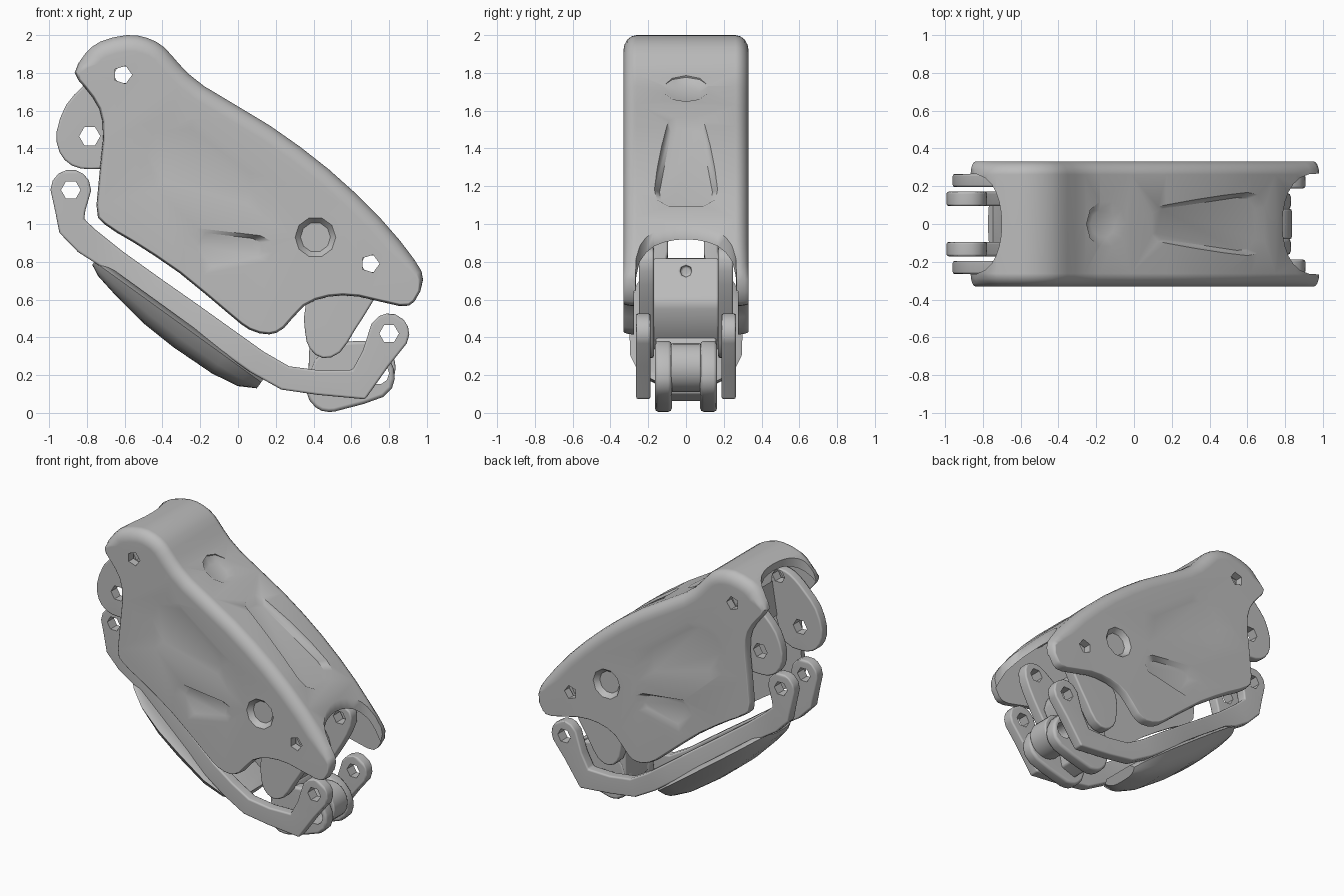
import bpy, bmesh, math
from mathutils import Vector, Matrix

if "Cube" in bpy.data.objects:
    bpy.data.objects.remove(bpy.data.objects["Cube"])

grey = bpy.data.materials.new("plain_grey")
grey.use_nodes = True
grey.diffuse_color = (0.5, 0.5, 0.5, 1)
grey.node_tree.nodes["Principled BSDF"].inputs["Base Color"].default_value = (0.5, 0.5, 0.5, 1)


def loft(name, rings):
    """Skin a list of equal-length closed rings and cap both ends."""
    bm = bmesh.new()
    vs = [[bm.verts.new(p) for p in r] for r in rings]
    n = len(rings[0])
    for a, b in zip(vs, vs[1:]):
        for i in range(n):
            j = (i + 1) % n
            bm.faces.new((a[i], a[j], b[j], b[i]))
    bm.faces.new(vs[0][::-1])
    bm.faces.new(vs[-1])
    if bm.calc_volume(signed=True) < 0:
        bmesh.ops.reverse_faces(bm, faces=bm.faces)
    me = bpy.data.meshes.new(name)
    bm.to_mesh(me)
    bm.free()
    me.materials.append(grey)
    ob = bpy.data.objects.new(name, me)
    bpy.context.collection.objects.link(ob)
    return ob


def prism(name, pts, y0, y1):
    return loft(name, [[(x, y, z) for x, z in pts] for y in (y0, y1)])


def span(me):
    return sum(max(v.co[k] for v in me.vertices) - min(v.co[k] for v in me.vertices)
               for k in range(3)) if me.vertices else 0


def baked(ob):
    bpy.context.view_layer.update()
    return bpy.data.meshes.new_from_object(ob.evaluated_get(bpy.context.evaluated_depsgraph_get()))


def cut(ob, cutter):
    """Subtract the cutter, moving to the next solver if one loses the part."""
    cutter.hide_render = True
    m = ob.modifiers.new("cut", 'BOOLEAN')
    m.operation, m.object = 'DIFFERENCE', cutter
    for solver in ('EXACT', 'MANIFOLD', 'FLOAT'):
        m.solver = solver
        me = baked(ob)
        if span(me) > 0.9 * span(ob.data):
            ob.data = me
            break
    ob.modifiers.remove(m)
    bpy.data.objects.remove(cutter)


def bevel(ob, width=0.012):
    m = ob.modifiers.new("soft_edge", 'BEVEL')
    m.width, m.segments, m.limit_method = width, 2, 'ANGLE'
    m.angle_limit = math.radians(50)
    ob.data = baked(ob)
    ob.modifiers.remove(m)


def circle(cx, cz, r, n):
    return [(cx + r * math.cos(math.tau * i / n), cz + r * math.sin(math.tau * i / n)) for i in range(n)]


def drill(ob, x, z, r=0.052, n=6):
    cut(ob, prism("drill", circle(x, z, r, n), -0.6, 0.6))


def smooth(pts, steps=2):
    """Closed Catmull-Rom through the points."""
    out, n = [], len(pts)
    for i in range(n):
        p0, p1, p2, p3 = (Vector(pts[(i + k) % n]) for k in (-1, 0, 1, 2))
        for s in range(steps):
            t = s / steps
            out.append(0.5 * (2 * p1 + (p2 - p0) * t + (2 * p0 - 5 * p1 + 4 * p2 - p3) * t * t
                              + (3 * p1 - p0 - 3 * p2 + p3) * t ** 3))
    return out


def inset(pts, amounts):
    out, n = [], len(pts)
    for i, p in enumerate(pts):
        t = (pts[(i + 1) % n] - pts[i - 1]).normalized()
        out.append(p + Vector((-t.y, t.x)) * amounts[i])
    return out


def pocket(pts, frame, depth, floor=0.72):
    """Tapered cutter sunk along the frame's local z."""
    c = sum((Vector(p) for p in pts), Vector((0, 0))) / len(pts)
    rings = []
    for h, s in ((-depth, floor), (0.003, 1.0), (0.12, 1.04)):
        rings.append([frame @ Vector((*(c + (Vector(p) - c) * s), h)) for p in pts])
    return loft("pocket", rings)


def frame(x_axis, y_axis, z_axis, origin):
    m = Matrix((x_axis, y_axis, z_axis)).transposed().to_4x4()
    m.translation = origin
    return m


# Outer shell: rounding grows away from the lower edge
outline = smooth([(-.59, 2), (-.73, 1.965), (-.81, 1.9), (-.865, 1.8), (-.81, 1.72), (-.735, 1.61),
                  (-.715, 1.45), (-.75, 1.1), (-.71, 1), (-.55, .9), (-.31, .74), (-.045, .52),
                  (.06, .44), (.165, .415), (.245, .45), (.35, .565), (.48, .615), (.64, .615),
                  (.855, .565), (.935, .59), (.98, .705), (.935, .81), (.75, 1.035), (.48, 1.29),
                  (.17, 1.52), (-.18, 1.73), (-.31, 1.845), (-.39, 1.935), (-.48, 1.985)])
height = [p.y - 1.22 + 0.595 * p.x for p in outline]
layers = []
for k in range(5):
    a = math.radians(90 * k / 4)
    ring = inset(outline, [max(0.015, 0.085 * min(h / 0.2, 1)) * (1 - math.sin(a)) for h in height])
    layers.append((0.332 - 0.07 * (1 - math.cos(a)), ring))
layers = [(-y, r) for y, r in layers] + [(y, r) for y, r in reversed(layers)]
shell = loft("outer_shell", [[(p.x, y, p.y) for p in r] for y, r in layers])

# Hollow inside, open along the lower edge, thinner toward both ends
inner = inset(outline, [0.08 if abs(p.x - 0.2) < 0.5 else 0.05 for p in outline])
roof = sorted(tuple(q) for p, q, h in zip(outline, inner, height) if h > 0 and -0.74 < p.x < 0.94)
cut(shell, prism("cavity", roof + [(1.2, .2), (.1, -.1), (-1.2, .6), (-1.2, 1.5)], -0.275, 0.275))

# End notches with a flattened inner curve
for cx, rx in ((-0.92, 0.22), (1.02, 0.235)):
    curve = [(cx + rx * math.copysign(abs(x) ** 0.6, x), 0.27 * y) for x, y in circle(0, 0, 1, 28)]
    cut(shell, loft("notch", [[(x, y, z) for x, y in curve] for z in (-0.5, 2.5)]))

# Side pockets and dimple
panels = [[(-.57, 1.39), (-.56, 1.47), (-.5, 1.54), (-.42, 1.58), (-.34, 1.59), (-.24, 1.56), (.19, 1.24),
           (.21, 1.1), (.17, 1.01), (-.44, 1.18), (-.53, 1.25)],
          [(-.29, .89), (-.27, .95), (-.22, .98), (.12, .94), (.18, .91), (.19, .85), (.16, .8), (-.18, .73)],
          circle(.41, .93, .11, 10)]
for side in (1, -1):
    f = frame((1, 0, 0), (0, 0, 1), (0, side, 0), (0, side * 0.332, 0))
    for pts in panels:
        cut(shell, pocket(pts, f, 0.036))

# Top pocket and dimple
half = [(-.39, .06), (-.34, .1), (.3, .175), (.39, .165), (.45, .1)]
trapezoid = half + [(x, -y) for x, y in reversed(half)]
for pts, (nx, nz), origin, d, floor in ((trapezoid, (.62, .78), (.38, 0, 1.37), .055, .8),
                                        (circle(0, 0, .125, 10), (.51, .86), (-.15, 0, 1.71), .03, .6)):
    cut(shell, pocket(pts, frame((nz, 0, -nx), (0, 1, 0), (nx, 0, nz), origin), d, floor))
for x, z in ((-.61, 1.79), (.7, .79)):
    drill(shell, x, z, 0.05, 5)
parts = [shell]

# Paired parts on each side
lug_pts = smooth([(-.82, 1.73), (-.91, 1.63), (-.96, 1.49), (-.945, 1.38), (-.88, 1.31), (-.78, 1.29),
                  (-.66, 1.32), (-.58, 1.5), (-.54, 1.72), (-.58, 1.83), (-.66, 1.84), (-.74, 1.8)])
link_pts = smooth([(.62, .85), (.7, .88), (.78, .85), (.79, .75), (.72, .6), (.62, .44), (.54, .32),
                   (.45, .29), (.38, .34), (.355, .43), (.36, .58), (.48, .74)])
fork_pts = smooth([(.36, .12), (.41, .03), (.48, .005), (.56, .02), (.77, .085), (.83, .18), (.8, .29),
                   (.71, .37), (.62, .38), (.5, .36), (.4, .28)])


def end_cap(cx, cz, r, dx, dz, angles):
    return [(cx - dx * r * math.sin(math.radians(a)), cz - dz * r * math.sin(math.radians(a)),
             r * math.cos(math.radians(a))) for a in angles]


angles = (76, 52, 28, 0)
bar_path = end_cap(-.885, 1.18, .108, 0, -1, angles)
bar_path += [(-.888, 1.07, .08), (-.88, .99, .075), (-.8, .91, .075), (-.65, .803, .065), (-.45, .66, .065),
             (-.25, .52, .065), (-.05, .377, .065), (.1, .27, .065), (.25, .185, .065), (.43, .16, .065),
             (.64, .15, .085), (.73, .29, .08)]
bar_path += end_cap(.8, .42, .107, -.52, -.85, angles[::-1])

for side, label in ((1, "left"), (-1, "right")):
    lug = prism(label + "_upper_lug", lug_pts, side * .195, side * .265)
    bevel(lug)
    drill(lug, -.785, 1.465, .056)
    drill(lug, -.61, 1.79, .05)

    link = prism(label + "_lower_link", link_pts, side * .17, side * .25)
    bevel(link)
    drill(link, .7, .79, .05)

    fork = prism(label + "_fork_arm", fork_pts, side * .075, side * .165)
    bevel(fork, .02)
    drill(fork, .74, .21, .06, 10)

    # Cranked bar, stepping inward toward its upper end
    rings = []
    for i, (x, z, w) in enumerate(bar_path):
        a, b = bar_path[max(i - 1, 0)], bar_path[min(i + 1, len(bar_path) - 1)]
        t = Vector((b[0] - a[0], b[1] - a[1])).normalized()
        y = 0.133 + 0.093 * min(max((x + 0.65) / 0.6, 0), 1)
        rings.append([(x - t.y * w * s, side * (y + h), z + t.x * w * s)
                      for s, h in ((-1, -.038), (1, -.038), (1, .038), (-1, .038))])
    bar = loft(label + "_bar", rings)
    bevel(bar)
    for x, z in ((-.885, 1.18), (.8, .42)):
        drill(bar, x, z)
    parts += [lug, link, fork, bar]

# Cross pieces between the paired plates
web = prism("link_web", [(.42, .8), (.5, .82), (.62, .62), (.64, .55), (.55, .38), (.45, .33), (.38, .4),
                         (.37, .6)], -.172, .172)
cut(web, loft("web_hole", [[(x, y, z + .75) for y, z in circle(0, 0, .03, 8)] for x in (.5, .9)]))
lug_web = prism("lug_web", [(-.6, 1.5), (-.54, 1.5), (-.52, 1.7), (-.56, 1.74)], -.2, .2)
base = prism("fork_base", [(.38, .4), (.37, .15), (.45, .06), (.56, .1), (.6, .3), (.56, .4)], -.16, .16)
barrel = prism("fork_barrel", circle(.705, .24, .13, 20), -.08, .08)
drill(barrel, .74, .21, .06, 10)
for ob in (web, base, barrel):
    bevel(ob)
parts += [web, lug_web, base, barrel]

# Cushion pad under the bars
start, along, out = Vector((-.76, 0, .8)), Vector((.81, 0, -.585)), Vector((-.585, 0, -.81))
rings = []
for u, w, d in ((0, .13, .02), (.06, .19, .05), (.2, .26, .08), (.4, .295, .112), (.6, .3, .122),
                (.85, .295, .115), (1, .25, .09), (1.09, .15, .04)):
    curve = [(w * t / 6, d * (1 - (t / 6) ** 4)) for t in range(-6, 7)]
    rings.append([start + along * u + out * h + Vector((0, y, 0))
                  for y, h in curve + [(w * .8, -.025), (-w * .8, -.025)]])
parts.append(loft("cushion_pad", rings))

# Smooth shading with sharp edges kept and flat plates kept flat
bpy.ops.object.select_all(action='DESELECT')
for ob in parts:
    ob.select_set(True)
bpy.context.view_layer.objects.active = shell
bpy.ops.object.shade_smooth_by_angle(angle=math.radians(48))
for ob in parts:
    ob.modifiers.new("even_normals", 'WEIGHTED_NORMAL').keep_sharp = True
